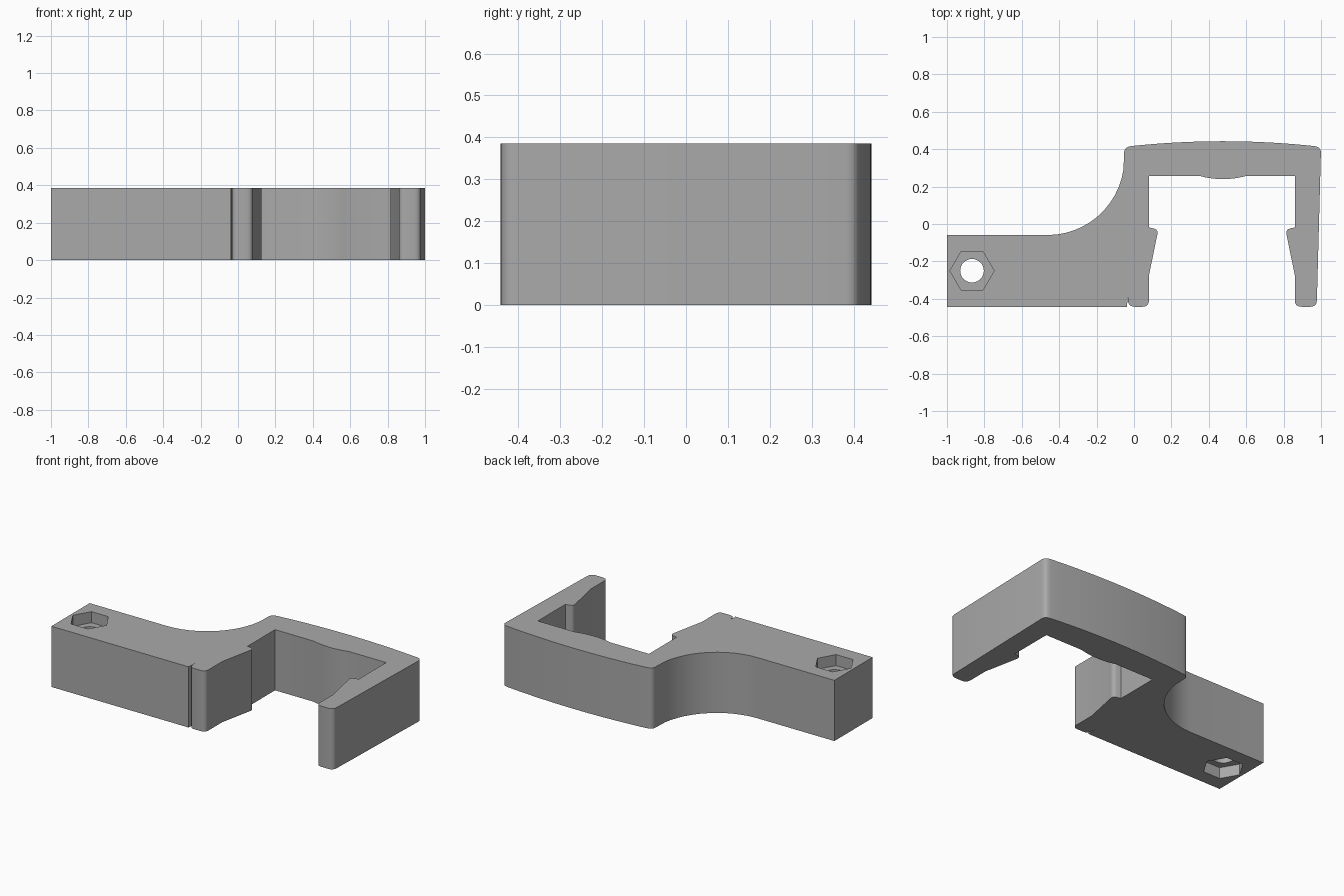
import bpy, bmesh
from math import sin, cos, pi, radians
from mathutils import Vector

cube = bpy.data.objects.get("Cube")
if cube:
    bpy.data.objects.remove(cube, do_unlink=True)

HEIGHT = 0.385
grey = bpy.data.materials.new("mid_grey")
grey.use_nodes = True
grey.diffuse_color = (0.4, 0.4, 0.4, 1)
grey.node_tree.nodes["Principled BSDF"].inputs["Base Color"].default_value = grey.diffuse_color


def arc(cx, cy, r, start, end, steps):
    """Points on a circle between two angles in degrees."""
    angles = [radians(start + (end - start) * i / steps) for i in range(steps + 1)]
    return [(cx + r * cos(a), cy + r * sin(a)) for a in angles]


def bow(x0, x1, y, rise, steps):
    """Shallow parabolic curve from x0 to x1."""
    ts = [i / steps for i in range(steps + 1)]
    return [(x0 + (x1 - x0) * t, y + 4 * rise * t * (1 - t)) for t in ts]


def rounded(corners, steps=5):
    """Round every corner that carries a third value, its trim distance."""
    out = []
    for i, c in enumerate(corners):
        p = Vector(c[:2])
        if len(c) < 3:
            out.append(p)
            continue
        before = Vector(corners[i - 1][:2])
        after = Vector(corners[(i + 1) % len(corners)][:2])
        a = p + (before - p).normalized() * c[2]
        b = p + (after - p).normalized() * c[2]
        for k in range(steps + 1):
            t = k / steps
            out.append(a * (1 - t) ** 2 + p * 2 * t * (1 - t) + b * t * t)
    return out


def prism(name, points, z0, z1):
    """Extrude a flat outline between two heights."""
    bm = bmesh.new()
    face = bm.faces.new([bm.verts.new((p[0], p[1], z0)) for p in points])
    top = bmesh.ops.extrude_face_region(bm, geom=[face])["geom"]
    moved = [v for v in top if isinstance(v, bmesh.types.BMVert)]
    bmesh.ops.translate(bm, verts=moved, vec=(0, 0, z1 - z0))
    bmesh.ops.recalc_face_normals(bm, faces=bm.faces)
    mesh = bpy.data.meshes.new(name)
    bm.to_mesh(mesh)
    bm.free()
    mesh.materials.append(grey)
    obj = bpy.data.objects.new(name, mesh)
    bpy.context.collection.objects.link(obj)
    return obj


# Outline: mounting arm, slit, inner jaw, bridge, outer jaw, curved back, fillet
outline = [(-1, -0.4425), (-0.037, -0.4425), (-0.034, -0.38), (-0.031, -0.4425, 0.035),
           (0.08, -0.4425, 0.035), (0.08, -0.275), (0.13, -0.03, 0.025), (0.08, -0.018),
           (0.08, 0.257)]
outline += bow(0.35, 0.6, 0.257, -0.017, 10)
outline += [(0.86, 0.257), (0.86, -0.018), (0.81, -0.03, 0.025), (0.86, -0.275),
            (0.86, -0.4425, 0.035), (0.977, -0.4425, 0.035), (1, 0.41, 0.03)]
outline += bow(0.96, -0.01, 0.417, 0.0255, 20)
outline += [(-0.052, 0.41, 0.03)]
outline += arc(-0.462, 0.351, 0.41, -8, -90, 12)
outline += [(-1, -0.059)]
clip = prism("clip_bracket", rounded(outline), 0, HEIGHT)

# Bolt hole with a hexagonal nut pocket at each end
BOLT = (-0.866, -0.25)
DEPTH = 0.07
hexagon = arc(*BOLT, 0.118, 0, 300, 5)
cutters = [prism("bolt_hole_cutter", arc(*BOLT, 0.063, 0, 348.75, 31), -0.1, HEIGHT + 0.1),
           prism("lower_pocket_cutter", hexagon, -0.1, DEPTH),
           prism("upper_pocket_cutter", hexagon, HEIGHT - DEPTH, HEIGHT + 0.1)]
bpy.ops.object.select_all(action='DESELECT')
clip.select_set(True)
bpy.context.view_layer.objects.active = clip
for cutter in cutters:
    mod = clip.modifiers.new("cut", 'BOOLEAN')
    mod.operation = 'DIFFERENCE'
    mod.solver = 'EXACT'
    mod.object = cutter
    bpy.ops.object.modifier_apply(modifier=mod.name)
    bpy.data.objects.remove(cutter, do_unlink=True)
bpy.ops.object.shade_smooth_by_angle(angle=radians(30))
